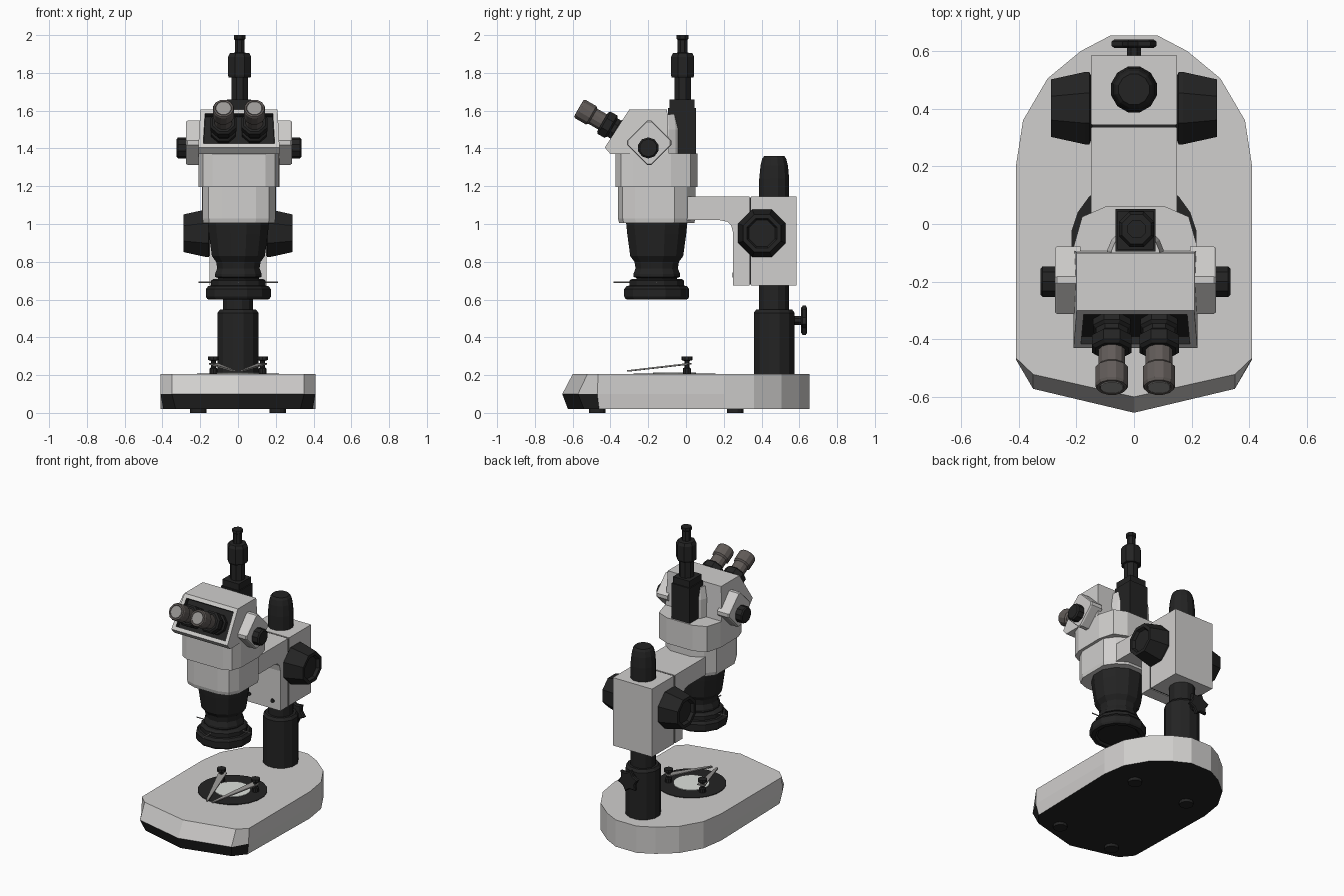
import bpy, bmesh, math
from mathutils import Vector

if "Cube" in bpy.data.objects:
    bpy.data.objects.remove(bpy.data.objects["Cube"])


def colour(name, r, g, b):
    m = bpy.data.materials.new(name)
    m.diffuse_color = (r, g, b, 1)
    m.use_nodes = True
    m.node_tree.nodes["Principled BSDF"].inputs["Base Color"].default_value = m.diffuse_color
    return m


GREY = colour("light_grey", 0.63, 0.62, 0.61)
BLACK = colour("black", 0.017, 0.017, 0.017)
BROWN = colour("warm_dark_grey", 0.12, 0.105, 0.098)
STEEL = colour("steel", 0.32, 0.31, 0.30)
GLASS = colour("pale_glass", 0.72, 0.75, 0.71)
XC = 0.005  # optical centre line


def loft(name, rings, *mats, paint=None, edit=None):
    """Skin equal-sized rings of points and cap both ends."""
    bm = bmesh.new()
    vr = [[bm.verts.new(p) for p in ring] for ring in rings]
    n = len(vr[0])
    for a, b in zip(vr, vr[1:]):
        for i in range(n):
            j = (i + 1) % n
            bm.faces.new((a[i], a[j], b[j], b[i]))
    bm.faces.new(vr[0][::-1])
    bm.faces.new(vr[-1])
    bmesh.ops.recalc_face_normals(bm, faces=bm.faces)
    bm.normal_update()
    if paint:
        for f in bm.faces:
            f.material_index = paint(f)
    if edit:
        edit(bm)
    me = bpy.data.meshes.new(name)
    bm.to_mesh(me)
    bm.free()
    for m in mats:
        me.materials.append(m)
    ob = bpy.data.objects.new(name, me)
    bpy.context.collection.objects.link(ob)
    return ob


def turn(name, profile, origin, mat, n=12, axis=(0, 0, 1), lobe=1.0):
    """Turned part: (radius, distance) pairs along an axis; lobe < 1 makes a star."""
    q = Vector(axis).normalized().to_track_quat('Z', 'Y')
    rings = []
    for r, h in profile:
        ring = []
        for i in range(n):
            a = (i + 0.5) * math.tau / n
            k = r * (lobe if i % 2 else 1)
            ring.append(Vector(origin) + q @ Vector((k * math.cos(a), k * math.sin(a), h)))
        rings.append(ring)
    return loft(name, rings, mat)


def mirrored(half):
    return half + [(-x, y) for x, y in reversed(half) if x > 1e-6]


def stack(name, levels, *mats, cx=0.0, **kw):
    """Horizontal mirrored outlines at given heights."""
    return loft(name, [[(x + cx, y, z) for x, y in mirrored(h)] for z, h in levels], *mats, **kw)


def slab(name, profile, half_w, mat, cx=0.0, **kw):
    """Side profile (y, z) extruded across x."""
    mats = mat if isinstance(mat, tuple) else (mat,)
    return loft(name, [[(cx + s * half_w, y, z) for y, z in profile] for s in (-1, 1)], *mats, **kw)


def box(name, x, y0, y1, z0, z1, mat, cx=0.0):
    return slab(name, [(y0, z0), (y1, z0), (y1, z1), (y0, z1)], x, mat, cx)


# Base with pointed, undercut front and rounded back
back = [(0.41, 0.20), (0.385, 0.36), (0.30, 0.505), (0.185, 0.60), (0.08, 0.655)]
stack("base", [
    (0.02, [(0, -0.625), (0.33, -0.54), (0.395, -0.46)] + back),
    (0.10, [(0, -0.655), (0.35, -0.572), (0.41, -0.47)] + back),
    (0.205, [(0, -0.60), (0.35, -0.522), (0.41, -0.465)] + back),
], GREY, BLACK, paint=lambda f: int(f.normal.z < -0.1))
for sx in (-1, 1):
    for y in (-0.47, 0.26):
        turn("foot", [(0.045, 0), (0.045, 0.025)], (sx * 0.21, y, 0), BLACK)

# Stage plate, glass and specimen clips
turn("stage_plate", [(0.22, 0.20), (0.22, 0.209)], (0, -0.06, 0), BLACK, 20)
turn("stage_glass", [(0.115, 0.20), (0.115, 0.213)], (0, -0.06, 0), GLASS, 20)
for s in (-1, 1):
    turn("clip_post", [(0.022, 0.205), (0.022, 0.235), (0.014, 0.24), (0.014, 0.275),
                       (0.03, 0.28), (0.03, 0.298)], (s * 0.13, 0.005, 0), BLACK, 10)
    a, b = Vector((s * 0.13, 0.02, 0.26)), Vector((s * 0.02, -0.31, 0.222))
    side = (b - a).cross(Vector((0, 0, 1))).normalized()
    up = Vector((0, 0, 0.004))
    loft("stage_clip", [[p + side * w + up, p - side * w + up, p - side * w - up, p + side * w - up]
                        for p, w in ((a, 0.026), (b, 0.007))], STEEL)

# Pillar, its collar and the star-shaped clamp knob
turn("pillar_collar", [(0.112, 0.2), (0.112, 0.53), (0.098, 0.548)], (0, 0.467, 0), BLACK)
turn("pillar", [(0.082, 0.5), (0.082, 1.24), (0.075, 1.31), (0.066, 1.345), (0.055, 1.36)],
     (0, 0.467, 0), BLACK)
turn("clamp_stem", [(0.026, 0), (0.026, 0.08)], (0, 0.55, 0.49), BLACK, 8, (0, 1, 0))
turn("clamp_knob", [(0.07, 0), (0.08, 0.008), (0.08, 0.024), (0.07, 0.03)], (0, 0.61, 0.49),
     BLACK, 12, (0, 1, 0), lobe=0.7)

# Focus block, arm and the dark seam between them
box("focus_block", 0.15, 0.345, 0.585, 0.675, 1.145, GREY)
box("seam", 0.145, 0.32, 0.36, 0.68, 1.14, BLACK)
slab("arm", [(0, 1.145), (0.335, 1.145), (0.335, 0.675), (0.25, 0.675), (0.25, 0.95),
             (0.24, 0.99), (0.22, 1.012), (0.18, 1.02), (0, 1.02)], 0.15, GREY)
for s in (-1, 1):
    turn("arm_screw", [(0.015, 0), (0.015, 0.006)], (s * 0.09, 0.251, 0.73), BLACK, 8, (0, -1, 0))
    turn("focus_knob", [(0.10, 0.14), (0.136, 0.155), (0.136, 0.17), (0.108, 0.288), (0.085, 0.288),
                        (0.075, 0.268)], (0, 0.402, 0.951), BLACK, 8, (s, 0, 0))

# Head: lower and middle housings
low = [(0.09, -0.36), (0.16, -0.335), (0.193, -0.27), (0.195, -0.06), (0.148, 0.005), (0.08, 0.05)]
mid = [(0.14, -0.372), (0.19, -0.345), (0.213, -0.28), (0.215, -0.08), (0.185, 0.025), (0.10, 0.062)]
stack("lower_housing", [(1.005, [(x * 0.98, (y + 0.155) * 0.97 - 0.155) for x, y in low]),
                        (1.03, low), (1.20, low)], GREY, cx=XC)
stack("middle_housing", [(1.195, mid), (1.372, mid)], GREY, cx=XC)


# Upper head with recessed dark front panel
def shape_head(bm):
    for v in bm.verts:
        if v.co.z > 1.58:
            v.co.x = XC + (v.co.x - XC) * 0.95
    bm.normal_update()
    front = [f for f in bm.faces if f.normal.y < -0.5 and f.normal.z > 0.3]
    bmesh.ops.inset_individual(bm, faces=front, thickness=0.036)
    walls = bmesh.ops.inset_individual(bm, faces=front, thickness=0.002, depth=-0.03)
    for f in walls["faces"] + front:
        f.material_index = 1


slab("upper_head", [(-0.40, 1.37), (-0.43, 1.405), (-0.30, 1.607), (-0.10, 1.607), (-0.09, 1.37)],
     0.215, (GREY, BLACK), XC, edit=shape_head)
turn("rear_fairing", [(0.10, 1.36), (0.10, 1.50), (0.085, 1.58)], (XC, -0.11, 0), GREY, 16)

# Zoom knobs on diamond-shaped side plates
for s in (-1, 1):
    d, c = 0.117, 0.012
    pts = [(d, c), (c, d), (-c, d), (-d, c), (-d, -c), (-c, -d), (c, -d), (d, -c)]
    loft("zoom_plate", [[(XC + s * x, -0.195 + u * k, 1.43 + v * k) for u, v in pts]
                        for x, k in ((0.19, 1), (0.272, 1), (0.28, 0.95))], GREY)
    turn("zoom_knob", [(0.056, 0.27), (0.056, 0.322), (0.047, 0.33)], (XC, -0.2, 1.403), BLACK,
         10, (s, 0, 0))

# Eyepieces, tilted 30 degrees upward
tilt = (0, math.cos(math.radians(30)), -math.sin(math.radians(30)))
for s in (-1, 1):
    end = (XC + s * 0.082, -0.567, 1.613)
    turn("eyecup", [(0.04, 0.004), (0.043, 0), (0.053, 0), (0.058, 0.01), (0.058, 0.075),
                    (0.048, 0.085)], end, BROWN, 12, tilt)
    turn("eyepiece_lens", [(0.040, -0.001), (0.040, 0.02)], end, STEEL, 12, tilt)
    turn("eyepiece_tube", [(0.048, 0.08), (0.048, 0.17)], end, BROWN, 12, tilt)
    turn("eyepiece_nut", [(0.062, 0.145), (0.074, 0.155), (0.074, 0.195), (0.06, 0.205),
                          (0.06, 0.225), (0.07, 0.235), (0.07, 0.29)], end, BLACK, 8, tilt)

# Camera port on the back of the head
box("port_box", 0.07, -0.095, 0.052, 1.36, 1.615, BLACK, XC)
box("port_box_top", 0.063, -0.088, 0.045, 1.61, 1.66, BLACK, XC)
turn("port_tube", [(0.047, 1.65), (0.047, 1.775), (0.062, 1.775), (0.066, 1.785), (0.066, 1.885),
                   (0.055, 1.905), (0.028, 1.907), (0.028, 1.975), (0.034, 1.98), (0.034, 2.0)],
     (XC + 0.004, -0.018, 0), BLACK, 8)

# Objective body, rings and radial lock pins
oc = (XC - 0.003, -0.155, 0)
turn("objective_body", [(0.168, 1.01), (0.162, 0.95), (0.145, 0.83), (0.122, 0.80), (0.116, 0.765),
                        (0.128, 0.735), (0.128, 0.72), (0.112, 0.715), (0.112, 0.66)], oc, BLACK)
turn("lamp_collar", [(0.135, 0.71), (0.15, 0.70), (0.15, 0.672)], oc, BLACK)
turn("objective_ring", [(0.13, 0.612), (0.145, 0.60), (0.17, 0.602), (0.178, 0.615), (0.178, 0.655),
                        (0.165, 0.672), (0.13, 0.676)], oc, BLACK)
for ax in ((1, 0, 0), (-1, 0, 0), (0, -1, 0)):
    reach = 0.23 if ax[1] else 0.21
    turn("lock_pin", [(0.004, 0.1), (0.004, reach)], (oc[0], oc[1], 0.692), STEEL, 6, ax)
